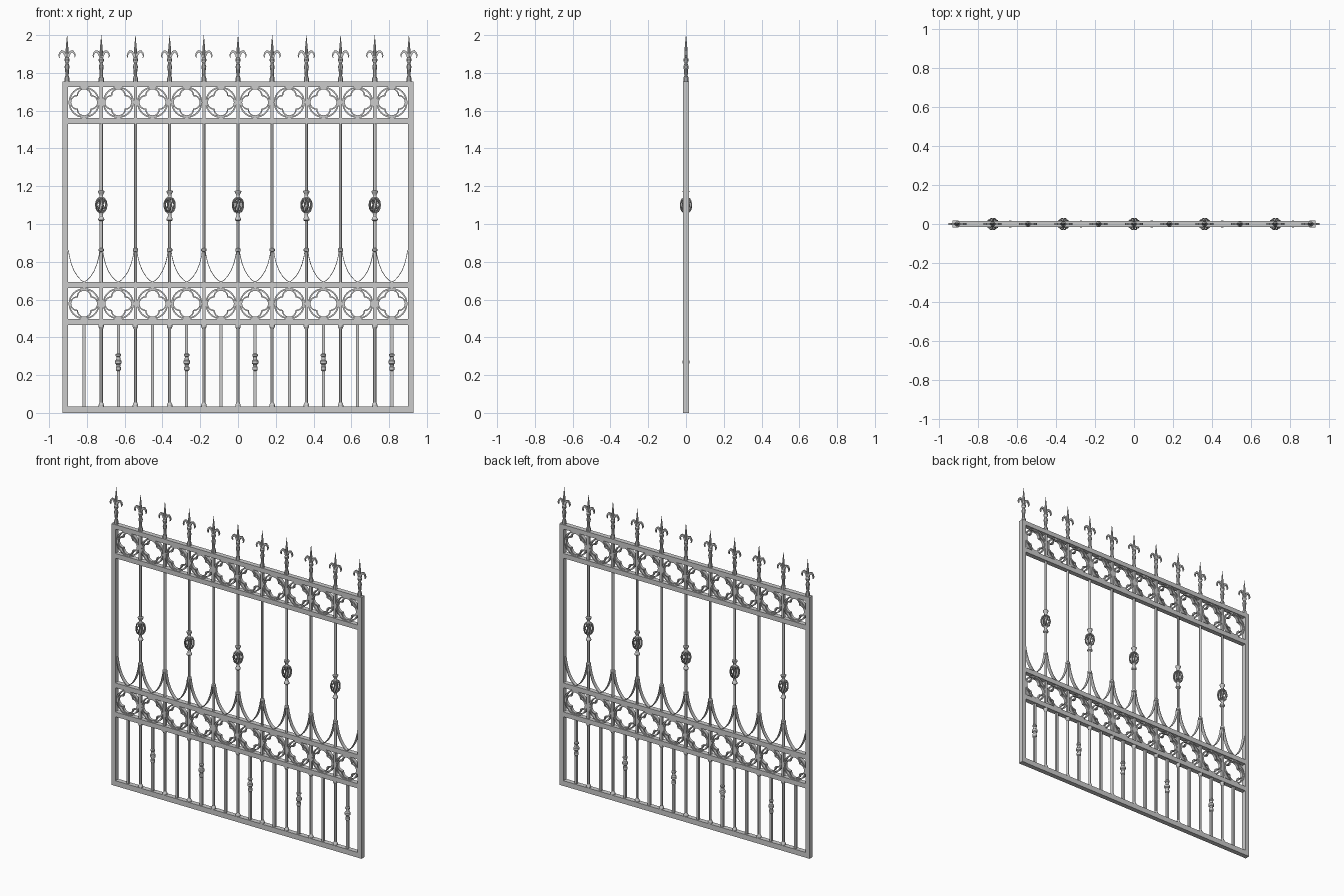
import bpy, bmesh
from math import sin, cos, pi
from mathutils import Vector

if "Cube" in bpy.data.objects:
    bpy.data.objects.remove(bpy.data.objects["Cube"])

P = 0.181          # picket spacing
parts = {}


def part(name):
    return parts.setdefault(name, bmesh.new())


def skin(bm, rings, loop=False):
    # join equal-length rings of points into a closed skin
    vs = [[bm.verts.new(p) for p in r] for r in rings]
    n, m = len(vs), len(vs[0])
    for i in range(n if loop else n - 1):
        a, b = vs[i], vs[(i + 1) % n]
        for j in range(m):
            k = (j + 1) % m
            bm.faces.new((a[j], a[k], b[k], b[j]))
    if not loop:
        bm.faces.new(vs[0])
        bm.faces.new(vs[-1][::-1])


def box(name, x0, x1, z0, z1, d):
    skin(part(name), [[(x0, -d, z), (x1, -d, z), (x1, d, z), (x0, d, z)] for z in (z0, z1)])


def lathe(name, x, prof, seg=12):
    skin(part(name), [[(x + r * cos(2 * pi * (k + .5) / seg), r * sin(2 * pi * (k + .5) / seg), z)
                       for k in range(seg)] for r, z in prof])


def band(name, path, w, d, loop=False):
    # rectangular strip swept along an x/z path; w may be a list for tapering
    n, rings = len(path), []
    pts = [Vector(p) for p in path]
    for i, p in enumerate(pts):
        a = pts[i - 1] if loop or i else p
        b = pts[(i + 1) % n] if loop or i < n - 1 else p
        t1, t2 = (p - a), (b - p)
        t1 = t1.normalized() if t1.length > 0 else t2.normalized()
        t2 = t2.normalized() if t2.length > 0 else t1
        t = (t1 + t2).normalized()
        h = (w[i] if isinstance(w, list) else w) / 2 / max(t.dot(t1), .5)
        nx, nz = -t.y * h, t.x * h
        rings.append([(p.x + s * nx, y, p.y + s * nz) for s, y in ((1, -d), (1, d), (-1, d), (-1, -d))])
    skin(part(name), rings, loop)


def tube(name, pts, r, seg=6):
    rings = []
    for i, p in enumerate(pts):
        t = (pts[min(i + 1, len(pts) - 1)] - pts[max(i - 1, 0)]).normalized()
        u = t.cross(Vector((.31, .95, .1))).normalized()
        v = t.cross(u)
        rings.append([p + r * (cos(2 * pi * k / seg) * u + sin(2 * pi * k / seg) * v) for k in range(seg)])
    skin(part(name), rings)


# outer frame and rails
for s in (-1, 1):
    box("side_post", s * .915 - .015, s * .915 + .015, 0, 1.755, .017)
for z0, z1 in ((0, .035), (.465, .497), (.66, .692), (1.53, 1.562), (1.725, 1.755)):
    box("rail", -.9, .9, z0, z1, .016)

# quatrefoil panels: ring plus four-lobed foil
for zc in (.578, 1.644):
    for i in range(10):
        xc = (i - 4.5) * P
        ring = [(xc + .0785 * cos(2 * pi * k / 32), zc + .0785 * sin(2 * pi * k / 32)) for k in range(32)]
        band("panel_ring", ring, .008, .011, True)
        foil = []
        for q in range(4):
            c = q * pi / 2
            for k in range(10):
                a = c - pi / 2 + pi * k / 10
                foil.append((xc + .036 * (cos(c) + cos(a)), zc + .036 * (sin(c) + sin(a))))
        band("panel_quatrefoil", foil, .007, .009, True)

# main pickets, panel dividers and collars
for i in range(-4, 5):
    x = i * P
    lathe("main_picket", x, [(.0085, .69), (.0085, 1.535)])
    lathe("lower_picket", x, [(.0085, .03), (.0085, .47)])
    for z0, z1 in ((.495, .665), (1.56, 1.73)):
        box("panel_divider", x - .008, x + .008, z0, z1, .009)
    lathe("picket_collar", x, [(.009, .852), (.0145, .857), (.0145, .868), (.009, .873)])
    lathe("picket_collar", x, [(.015, .034), (.015, .042), (.009, .056)])
    lathe("picket_collar", x, [(.009, .444), (.015, .456), (.015, .466)])
    # twisted basket on every second picket
    if i % 2 == 0:
        for b in range(10):
            pts = []
            for k in range(13):
                f = k / 12
                r = .008 + .021 * sin(pi * f) ** .8
                a = 2 * pi * b / 10 + 1.2 * f
                pts.append(Vector((x + r * cos(a), r * sin(a), 1.1 - .037 * cos(pi * f))))
            tube("basket", pts, .0036)
        lathe("basket_collar", x, [(.009, 1.132), (.012, 1.14), (.009, 1.148), (.01, 1.155),
                                   (.018, 1.17), (.018, 1.175), (.009, 1.178)])
        lathe("basket_collar", x, [(.009, 1.015), (.0165, 1.02), (.0165, 1.027), (.01, 1.04),
                                   (.009, 1.05), (.012, 1.06), (.009, 1.068)])

# square intermediate bars of the lower section, every second one with a turned knot
for j in range(-9, 10, 2):
    x = j * P / 2
    box("intermediate_bar", x - .008, x + .008, .03, .47, .008)
    if (j + 7) % 4 == 0:
        lathe("bar_knot", x, [(.009, .222), (.014, .227), (.014, .243), (.010, .247), (.012, .257),
                              (.018, .262), (.018, .276), (.012, .281), (.010, .297), (.015, .302),
                              (.015, .31), (.009, .315)])

# sweeping leaf arches between pickets
arch = [(.007, .862), (.012, .83), (.022, .79), (.037, .752), (.056, .722), (.075, .702), (P / 2, .693)]
for i in range(-5, 6):
    for s in (-1, 1):
        if abs(i + s * .5) < 5:
            band("leaf_arch", [(i * P + s * px, pz) for px, pz in arch], .0035, .012)

# finials with curled side leaves
prof = [(.014, 1.75), (.014, 1.772), (.009, 1.785), (.0105, 1.815), (.014, 1.832), (.008, 1.852),
        (.014, 1.864), (.014, 1.874), (.007, 1.882), (.009, 1.91), (.006, 1.945), (.0005, 2.0)]
leaf = [(.003, 1.872), (.009, 1.895), (.018, 1.911), (.029, 1.914), (.038, 1.905), (.043, 1.891), (.039, 1.879)]
for i in range(-5, 6):
    x = max(-.915, min(.915, i * P))
    lathe("finial", x, prof, 10)
    for s in (-1, 1):
        band("finial_leaf", [(x + s * px, pz) for px, pz in leaf],
             [.010, .011, .012, .011, .009, .006, .002], .005)

# turn the collected geometry into objects
ROUND = ("main_picket", "lower_picket", "basket", "finial", "panel_ring", "panel_quatrefoil", "leaf_arch")
for name, bm in parts.items():
    bmesh.ops.recalc_face_normals(bm, faces=bm.faces)
    me = bpy.data.meshes.new(name)
    bm.to_mesh(me)
    bm.free()
    ob = bpy.data.objects.new(name, me)
    bpy.context.collection.objects.link(ob)
    if name in ROUND:
        bpy.ops.object.select_all(action='DESELECT')
        ob.select_set(True)
        bpy.context.view_layer.objects.active = ob
        bpy.ops.object.shade_smooth_by_angle()
